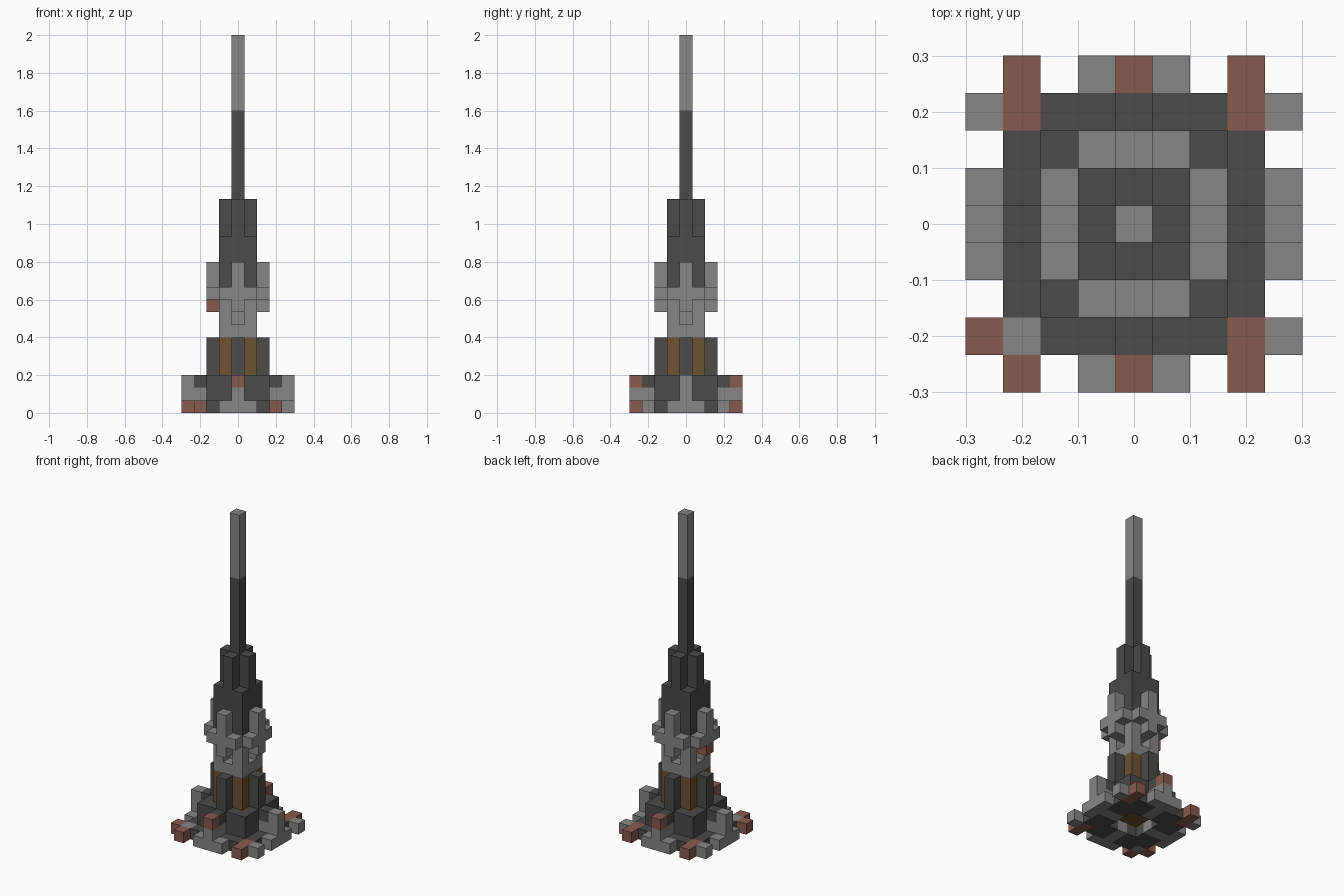
import bpy, bmesh
from mathutils import Matrix, Vector

cube = bpy.data.objects.get("Cube")
if cube:
    bpy.data.objects.remove(cube, do_unlink=True)

U = 2 / 30  # edge of one block


def material(name, color):
    m = bpy.data.materials.new(name)
    m.use_nodes = True
    m.diffuse_color = (*color, 1)
    m.node_tree.nodes["Principled BSDF"].inputs["Base Color"].default_value = (*color, 1)
    return m


light = material("light grey stone", (0.24, 0.24, 0.24))
dark = material("dark grey stone", (0.069, 0.069, 0.069))
red = material("red brick", (0.245, 0.102, 0.08))
brown = material("brown wood", (0.147, 0.084, 0.033))

ALL = (0, 1, 2, 3)  # quarter turns: front, left, back, right


def part(name, mat, boxes, turns=(0,)):
    """Blocks given as (x first, x last, y first, y last, bottom, top), repeated by quarter turns."""
    bm = bmesh.new()
    for t in turns:
        turn = Matrix.Rotation(t * 1.5707963268, 4, "Z")
        for x0, x1, y0, y1, z0, z1 in boxes:
            size = Vector((x1 - x0 + 1, y1 - y0 + 1, z1 - z0))
            mid = Vector(((x0 + x1) / 2, (y0 + y1) / 2, (z0 + z1) / 2))
            mat4 = turn @ Matrix.Translation(mid * U) @ Matrix.Diagonal((*(size * U), 1))
            bmesh.ops.create_cube(bm, size=1, matrix=mat4)
    mesh = bpy.data.meshes.new(name)
    bm.to_mesh(mesh)
    bm.free()
    mesh.materials.append(mat)
    bpy.context.collection.objects.link(bpy.data.objects.new(name, mesh))


# Mast and upper tower
part("mast_tip", light, [(0, 0, 0, 0, 24, 30)])
part("mast", dark, [(0, 0, 0, 0, 14, 24)])
part("upper_tower", dark, [(-1, 1, -1, 1, 10, 14)])
part("upper_buttresses", dark, [(0, 0, -1, -1, 14, 17)], ALL)

# Collar with a small niche on each side
part("collar_core", light, [(0, 0, 0, 0, 6, 10)])
part("collar_walls", light, [(1, 1, -1, -1, 6, 10), (0, 0, -1, -1, 6, 7),
                             (0, 0, -1, -1, 8, 10)], ALL)

# Cross-shaped brackets, one with a brick foot
part("bracket_crosses", light, [(0, 0, -2, -2, 9, 12), (-1, -1, -2, -2, 9, 10),
                                (1, 1, -2, -2, 9, 10)], ALL)
part("bracket_feet", light, [(0, 0, -2, -2, 8, 9)], (0, 1, 2))
part("bracket_brick_foot", red, [(0, 0, -2, -2, 8, 9)], (3,))

# Wooden waist with stone pillars
part("waist_core", brown, [(-1, 1, -1, 1, 1, 6)])
part("waist_pillars", dark, [(0, 0, -2, -2, 1, 6)], ALL)

# Base wall and low plinth
part("base_wall", dark, [(-1, -1, -2, -2, 0, 3), (1, 1, -2, -2, 0, 3),
                         (2, 2, -2, -2, 0, 3)], ALL)
part("plinth", dark, [(-2, -1, -3, -3, 0, 1), (1, 2, -3, -3, 0, 1)], ALL)

# Feet reaching out on each side
part("foot_arms", light, [(0, 0, -2, -2, 0, 1), (0, 0, -4, -3, 0, 2),
                          (-1, -1, -4, -4, 0, 1), (1, 1, -4, -4, 0, 1)], ALL)
part("foot_braces", dark, [(0, 0, -3, -3, 2, 3)], ALL)
part("foot_brick_caps", red, [(0, 0, -4, -4, 2, 3)], (0, 2))
part("foot_stone_caps", light, [(0, 0, -4, -4, 2, 3)], (1, 3))

# Scattered corner blocks
for sx in (-1, 1):
    for sy in (-1, 1):
        odd = sx < 0 and sy < 0
        x, y = 3 * sx, 3 * sy
        part("corner_block", light if odd else red, [(x, x, y, y, 0, 1)])
        part("corner_brick", red, [(x, x, y + sy, y + sy, 0, 1)])
        part("corner_side_block", red if odd else light, [(x + sx, x + sx, y, y, 0, 1)])
